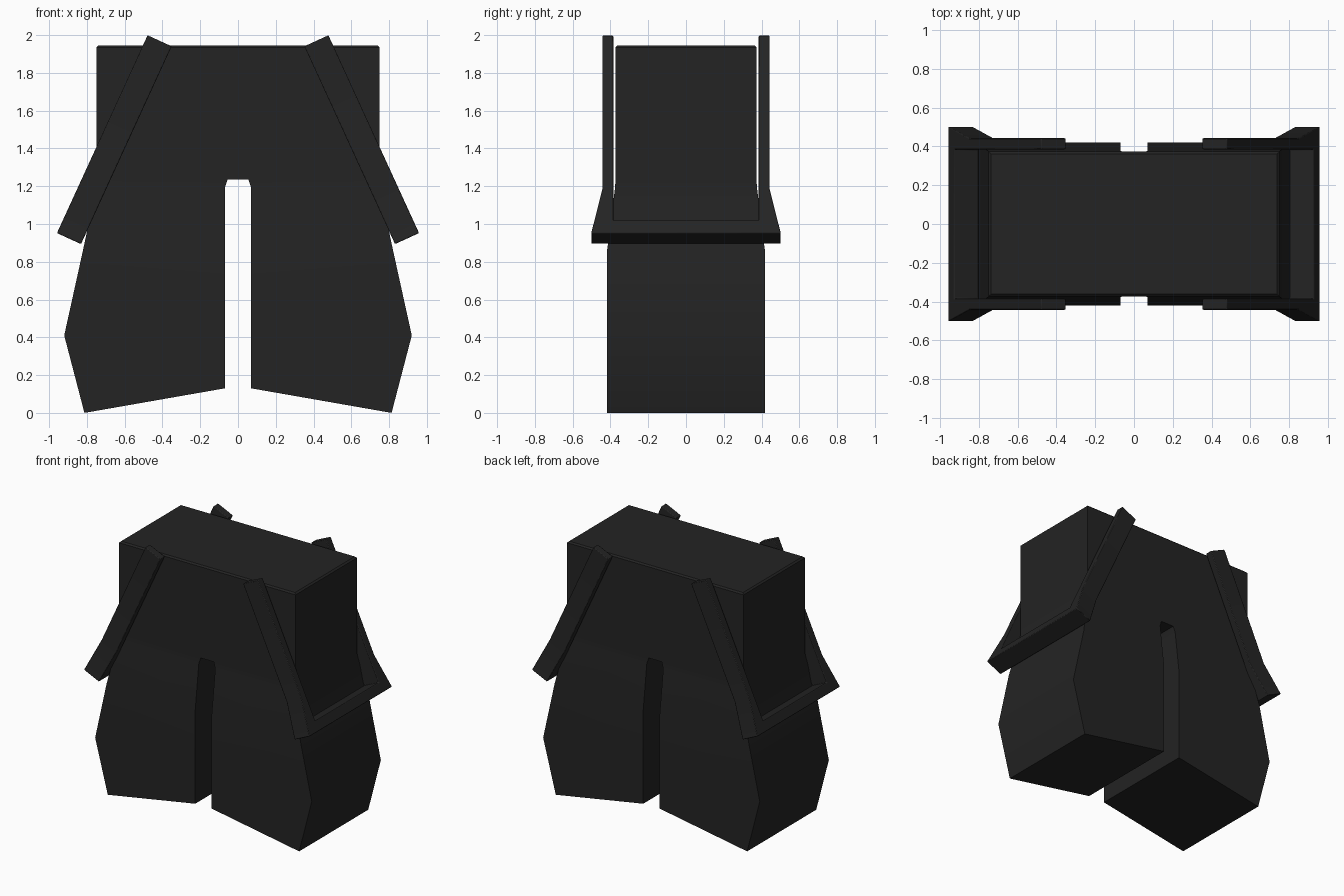
import bpy, bmesh
from mathutils import Vector

if "Cube" in bpy.data.objects:
    bpy.data.objects.remove(bpy.data.objects["Cube"])

cloth = bpy.data.materials.new("charcoal cloth")
cloth.diffuse_color = (0.017, 0.017, 0.017, 1)
cloth.use_nodes = True
cloth.node_tree.nodes["Principled BSDF"].inputs["Base Color"].default_value = cloth.diffuse_color


def finish(name, bm, bevel=0.0):
    """Turn a right-hand half into a mirrored, softly shaded object."""
    bmesh.ops.recalc_face_normals(bm, faces=bm.faces)
    me = bpy.data.meshes.new(name)
    bm.to_mesh(me)
    bm.free()
    ob = bpy.data.objects.new(name, me)
    bpy.context.collection.objects.link(ob)
    me.materials.append(cloth)
    if bevel:
        mod = ob.modifiers.new("soft edges", 'BEVEL')
        mod.width = bevel
        mod.segments = 2
        mod.limit_method = 'ANGLE'
    mirror = ob.modifiers.new("mirror", 'MIRROR')
    mirror.use_clip = True
    bpy.context.view_layer.objects.active = ob
    ob.select_set(True)
    bpy.ops.object.shade_smooth_by_angle(angle=0.55)
    ob.select_set(False)
    return ob


# Trousers: lofted rows of (inner x, inner z, outer x, outer z, half depth)
rows = [(0.07, 0.13, 0.813, 0.0, 0.419),
        (0.07, 0.41, 0.92, 0.41, 0.419),
        (0.07, 0.85, 0.823, 0.85, 0.419),
        (0.07, 1.19, 0.75, 1.19, 0.376),
        (0.055, 1.235, 0.75, 1.235, 0.373),
        (0.0, 1.235, 0.75, 1.32, 0.373),
        (0.0, 1.935, 0.75, 1.935, 0.373),
        (0.0, 1.946, 0.738, 1.946, 0.362)]
bm = bmesh.new()
rings = []
for xi, zi, xo, zo, d in rows:
    rings.append([bm.verts.new(p) for p in
                  ((xi, -d, zi), (xo, -d, zo), (xo, d, zo), (xi, d, zi))])
for r, (a, b) in enumerate(zip(rings, rings[1:])):
    for i in range(4):
        if i == 3 and r >= 5:      # the centre plane stays open for the mirror
            continue
        j = (i + 1) % 4
        bm.faces.new((a[i], a[j], b[j], b[i]))
bm.faces.new(rings[0])
bm.faces.new(rings[-1])
finish("trousers", bm)

# Hanging strap: U outline (distance down the strap, y) given a sloping width
length, flare, bar = 1.152, 0.89, 0.075
half = [(0, 0.385), (0, 0.442), (flare, 0.442), (length, 0.502)]
outline = half + [(s, -y) for s, y in reversed(half)]
outline += [(length - bar, -0.385), (length - bar, 0.385)]
top = Vector((0.415, 0, 1.97))
down = Vector((0.4166, 0, -0.909))
across = Vector((0.909, 0, 0.4166)) * 0.07
bm = bmesh.new()
sides = [[bm.verts.new(top + down * s + Vector((0, y, 0)) + across * k)
          for s, y in outline] for k in (-1, 1)]
for side in sides:
    bm.faces.new(side)
n = len(outline)
for i in range(n):
    j = (i + 1) % n
    bm.faces.new((sides[0][i], sides[0][j], sides[1][j], sides[1][i]))
finish("hanging_straps", bm, 0.005)
